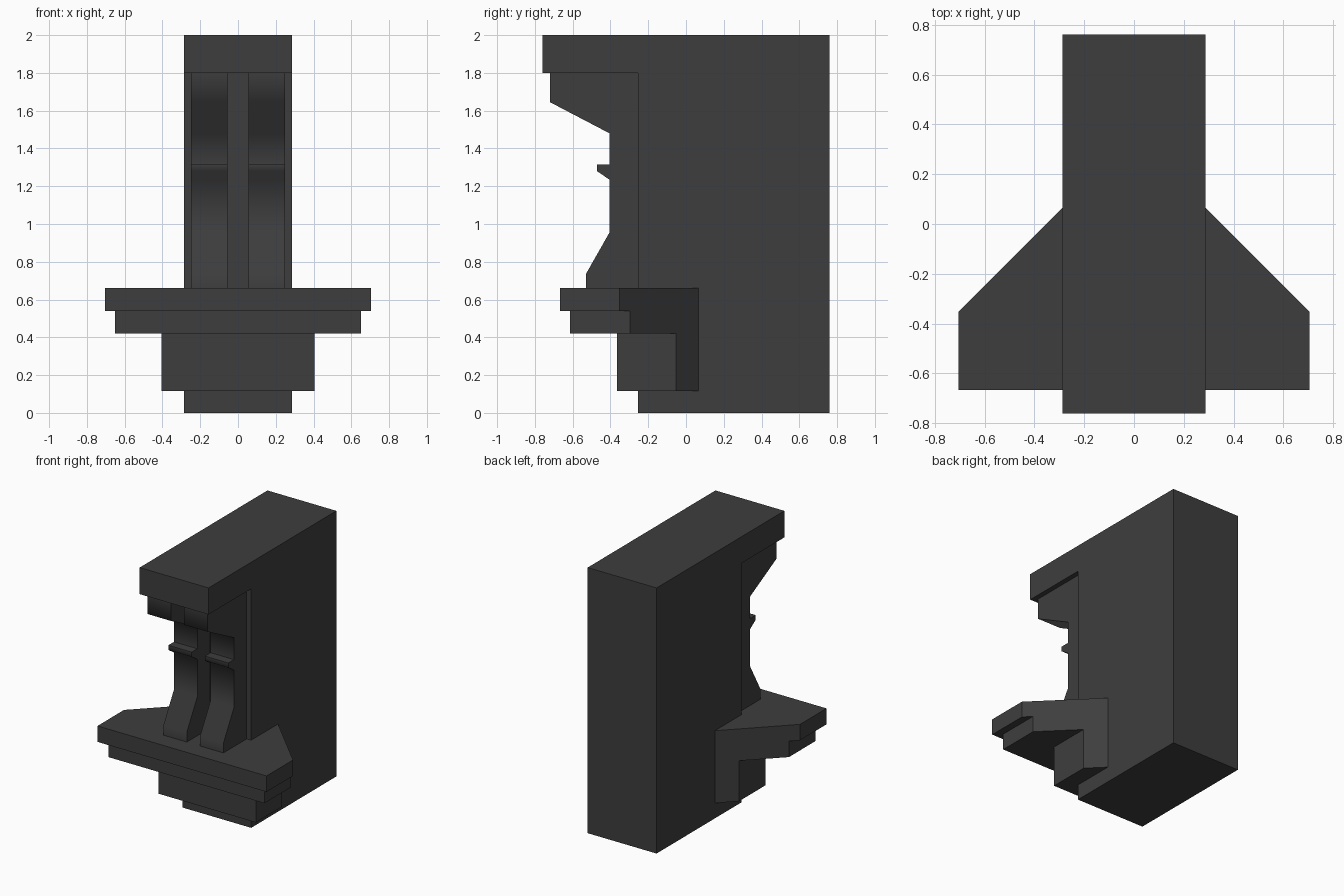
import bpy, bmesh, math
from mathutils import Vector

cube = bpy.data.objects.get("Cube")
if cube:
    bpy.data.objects.remove(cube, do_unlink=True)

charcoal = bpy.data.materials.new("charcoal")
charcoal.use_nodes = True
colour = (0.048, 0.048, 0.048, 1)
charcoal.diffuse_color = colour
charcoal.node_tree.nodes["Principled BSDF"].inputs["Base Color"].default_value = colour


def extrude_profile(name, points, offset, smooth_angle=None):
    """Extrude a closed 3D outline along offset into a solid."""
    bm = bmesh.new()
    face = bm.faces.new([bm.verts.new(p) for p in points])
    moved = bmesh.ops.extrude_face_region(bm, geom=[face], use_keep_orig=True)["geom"]
    verts = [v for v in moved if isinstance(v, bmesh.types.BMVert)]
    bmesh.ops.translate(bm, verts=verts, vec=Vector(offset))
    bmesh.ops.recalc_face_normals(bm, faces=bm.faces[:])
    mesh = bpy.data.meshes.new(name)
    bm.to_mesh(mesh)
    bm.free()
    mesh.materials.append(charcoal)
    obj = bpy.data.objects.new(name, mesh)
    bpy.context.collection.objects.link(obj)
    if smooth_angle:
        bpy.ops.object.select_all(action="DESELECT")
        obj.select_set(True)
        bpy.context.view_layer.objects.active = obj
        bpy.ops.object.shade_smooth_by_angle(angle=math.radians(smooth_angle))
    return obj


def side_solid(name, outline, x0, x1, smooth_angle=None):
    """Solid from a (y, z) outline, spanning x0 to x1."""
    return extrude_profile(name, [(x0, y, z) for y, z in outline], (x1 - x0, 0, 0), smooth_angle)


# Tall cabinet with the overhanging hood
HALF = 0.287
BACK, FACE, HOOD = 0.76, -0.253, -0.76
side_solid("cabinet", [(BACK, 0), (BACK, 2), (HOOD, 2), (HOOD, 1.8), (FACE, 1.8), (FACE, 0)],
           -HALF, HALF)

# Two matching front columns with a small ledge each
column = [(FACE, 1.8), (-0.72, 1.8), (-0.72, 1.645), (-0.405, 1.48),
          (-0.405, 1.315), (-0.472, 1.315), (-0.472, 1.28), (-0.405, 1.235),
          (-0.405, 0.955), (-0.53, 0.735), (-0.53, 0.66), (FACE, 0.66)]
for side, sign in (("left", 1), ("right", -1)):
    side_solid(side + "_column", column, sign * 0.055, sign * 0.25, 70)

# Stepped counter: every tier shares the same 45 degree rear flanks
FLANK = 0.353
tiers = (("counter_top", 0.704, -0.666, 0.54, 0.66),
         ("counter_step", 0.65, -0.614, 0.42, 0.54),
         ("counter_base", 0.405, -0.366, 0.115, 0.42))
for name, half, front, low, high in tiers:
    right = [(half, front), (half, FLANK - half), (HALF, FLANK - HALF)]
    outline = right + [(-x, y) for x, y in reversed(right)]
    extrude_profile(name, [(x, y, low) for x, y in outline], (0, 0, high - low))
